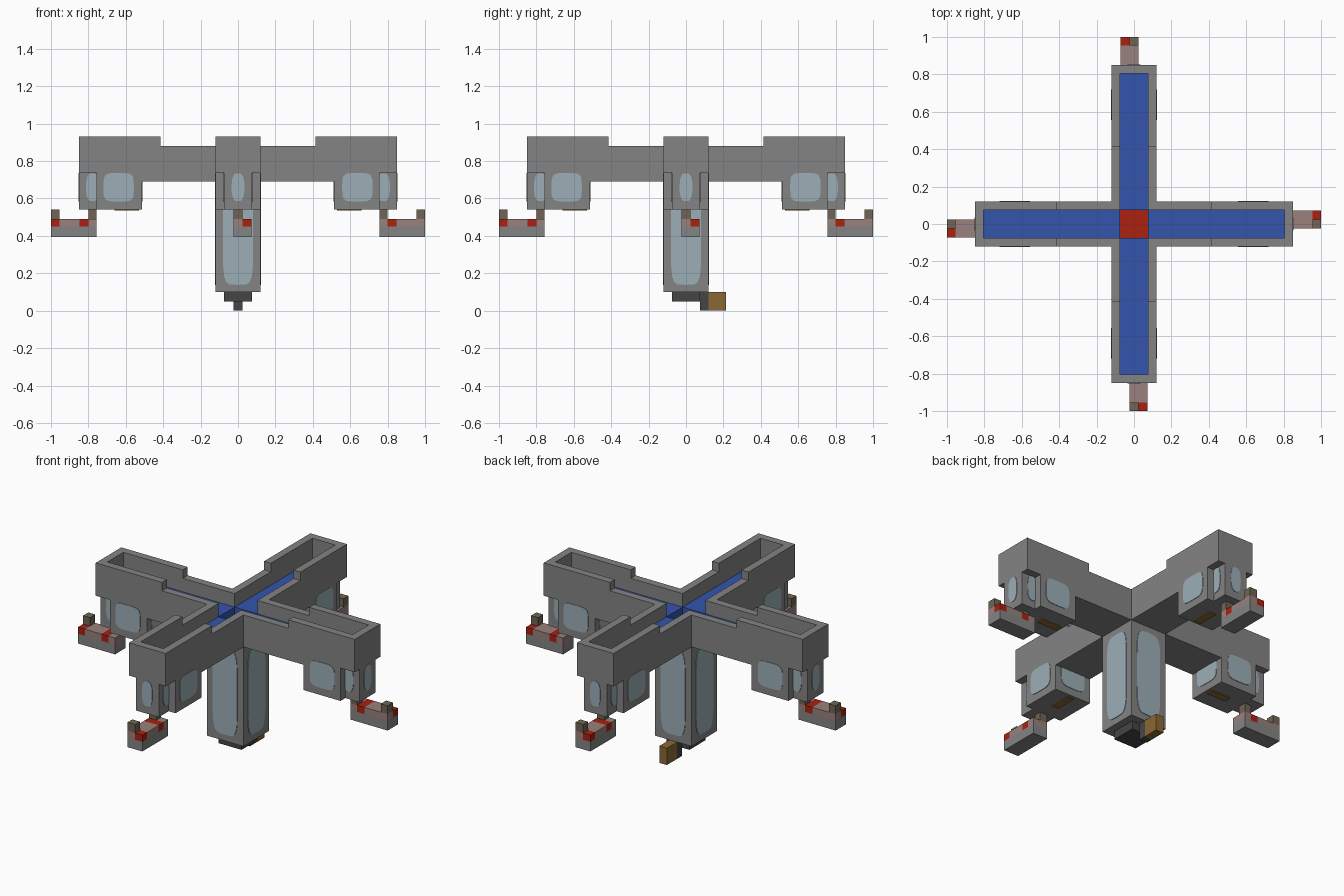
import bpy, bmesh
from math import cos, sin, pi, copysign
from mathutils import Matrix, Vector

cube = bpy.data.objects.get("Cube")
if cube:
    bpy.data.objects.remove(cube)


def material(name, r, g, b):
    m = bpy.data.materials.new(name)
    m.use_nodes = True
    m.diffuse_color = (r, g, b, 1)
    m.node_tree.nodes["Principled BSDF"].inputs["Base Color"].default_value = (r, g, b, 1)
    return m


GREY = material("stone grey", .23, .23, .23)
BLUE = material("deep blue", .035, .09, .42)
RED = material("red", .40, .015, .005)
GLASS = material("pale glass", .33, .43, .47)
DARK = material("charcoal", .06, .06, .062)
BROWN = material("ochre brown", .26, .14, .033)
TAUPE = material("taupe", .16, .13, .09)
PINK = material("dusty pink", .32, .22, .205)
QUARTERS = [Matrix.Rotation(k * pi / 2, 4, 'Z') for k in range(4)]


def add_box(bm, turn, x0, x1, y0, y1, z0, z1):
    size = Matrix.Diagonal((x1 - x0, y1 - y0, z1 - z0, 1))
    place = Matrix.Translation(((x0 + x1) / 2, (y0 + y1) / 2, (z0 + z1) / 2))
    bmesh.ops.create_cube(bm, size=1, matrix=turn @ place @ size)


def add_pane(bm, turn, centre, normal, half_w, half_h, power):
    """Thin rounded plate lying on an upright face."""
    n = Vector(normal)
    side = Vector((0, 0, 1)).cross(n)
    ring = []
    for i in range(28):
        c, s = cos(2 * pi * i / 28), sin(2 * pi * i / 28)
        u = copysign(abs(c) ** (2 / power), c) * half_w
        v = copysign(abs(s) ** (2 / power), s) * half_h
        ring.append(bm.verts.new(turn @ (Vector(centre) + side * u + Vector((0, 0, v)))))
    face = bm.faces.new(ring)
    moved = bmesh.ops.extrude_face_region(bm, geom=[face])["geom"]
    verts = [v for v in moved if isinstance(v, bmesh.types.BMVert)]
    bmesh.ops.translate(bm, verts=verts, vec=(turn @ n) * .003)


def part(name, mat, boxes=(), panes=(), turns=QUARTERS):
    bm = bmesh.new()
    for turn in turns:
        for b in boxes:
            add_box(bm, turn, *b)
        for p in panes:
            add_pane(bm, turn, *p)
    bmesh.ops.recalc_face_normals(bm, faces=bm.faces)
    mesh = bpy.data.meshes.new(name)
    bm.to_mesh(mesh)
    bm.free()
    mesh.materials.append(mat)
    obj = bpy.data.objects.new(name, mesh)
    bpy.context.scene.collection.objects.link(obj)


W, I = .12, .075          # outer and inner half width of an arm
STEP, NECK, END = .415, .757, .85
ONCE = QUARTERS[:1]

# Trough arms: side walls, raised outer rims and end walls
walls = []
for y0, y1, start in ((I, W, I), (-W, -I, W)):
    walls += [(start, STEP, y0, y1, .69, .88),
              (STEP, NECK, y0, y1, .69, .93),
              (NECK, END, y0, y1, .735, .93)]
walls.append((.805, END, -I, I, .735, .93))
part("arm_walls", GREY, walls)
part("arm_undersides", GREY, [(I, NECK, -I, I, .69, .70),
                              (NECK, .805, -I, I, .735, .745)])
part("trough_floor", BLUE, [(I, NECK, -I, I, .70, .80),
                            (NECK, .805, -I, I, .745, .80)])
part("centre_floor", RED, [(-I, I, -I, I, .69, .697)], turns=ONCE)

# Cabins hanging under the arm ends
part("cabin", GREY, [(.513, NECK, -W, W, .54, .69)])
part("cabin_nose", GREY, [(NECK, END, -I, I, .54, .735)])
part("cabin_windows", GLASS, panes=[
    ((.638, -W, .66), (0, -1, 0), .081, .076, 4.5),
    ((.638, W, .66), (0, 1, 0), .081, .076, 4.5),
    ((.513, 0, .66), (-1, 0, 0), .081, .076, 4.5),
    ((END, 0, .66), (1, 0, 0), .034, .075, 2.7),
    ((.778, -I, .66), (0, -1, 0), .034, .075, 2.7),
    ((.778, I, .66), (0, 1, 0), .034, .075, 2.7)])
part("cabin_hatch", BROWN, [(.53, .66, -.022, .022, .535, .541)])

# Central column
part("column", GREY, [(-W, W, -W, W, .10, .69)], turns=ONCE)
part("column_windows", GLASS, panes=[((W, 0, .395), (1, 0, 0), .081, .257, 5)])
part("column_base", DARK, [(-I, I, -I, I, .05, .10),
                           (-.025, .025, I, W, 0, .10)], turns=ONCE)
part("base_block", BROWN, [(-.025, .025, W, .215, 0, .10)], turns=ONCE)

# Hanging brackets at the arm ends
part("bracket_stem", TAUPE, [(NECK, .80, -.025, .025, .49, .54)])
part("bracket_bar", GREY, [(NECK, 1, -.025, .072, .393, .45)])
part("bracket_top", PINK, [(NECK, .80, -.025, .072, .45, .49),
                           (.847, .955, -.025, .072, .45, .49),
                           (.955, 1, -.025, .025, .45, .49)])
part("bracket_red_blocks", RED, [(.80, .847, -.025, .072, .45, .49),
                                 (.955, 1, .025, .072, .45, .49)])
part("bracket_knob", TAUPE, [(.955, 1, -.025, .025, .49, .54)])
